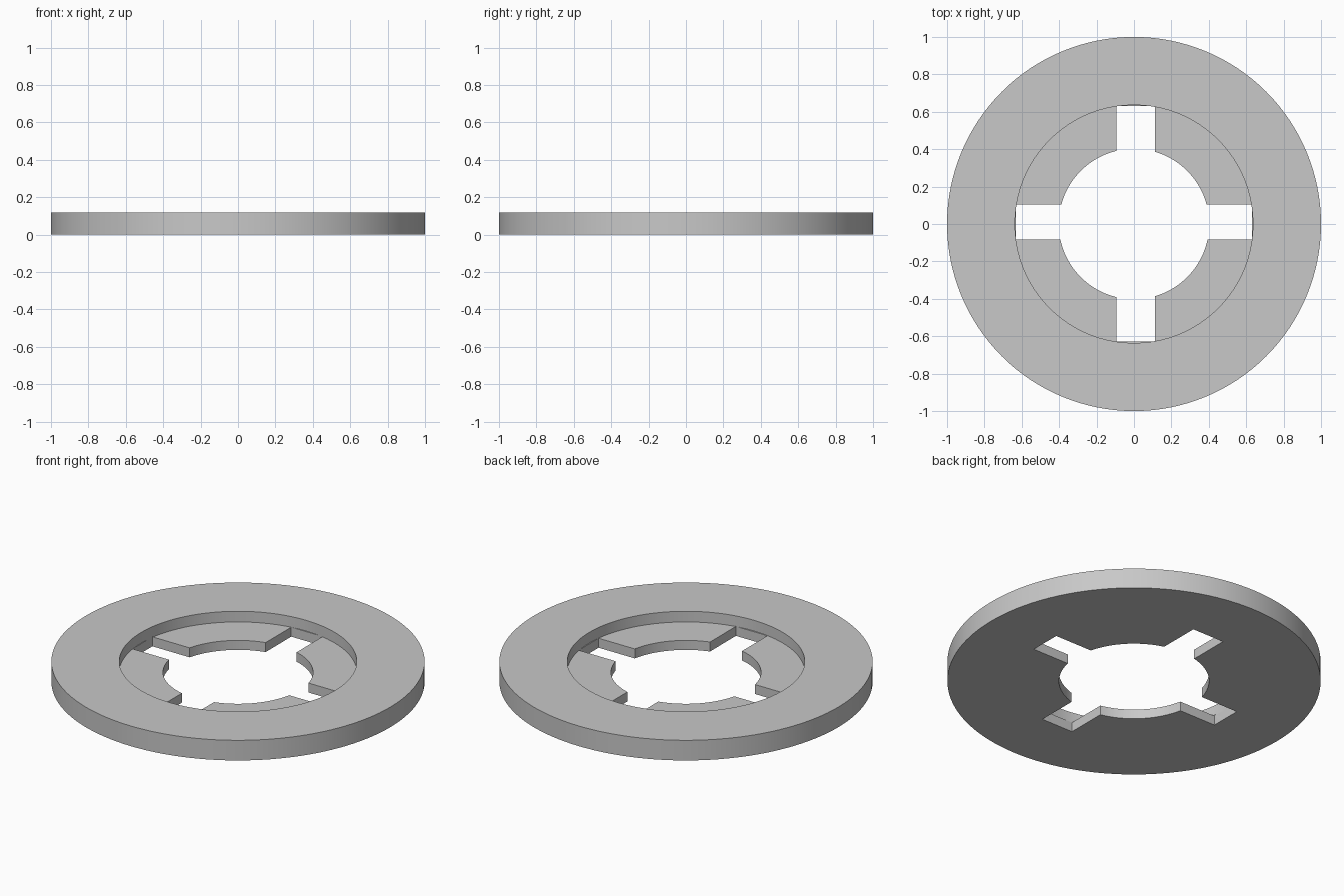
import bpy, bmesh, math
from mathutils import Matrix, Vector

cube = bpy.data.objects.get("Cube")
if cube:
    bpy.data.objects.remove(cube, do_unlink=True)

OUTER, RECESS, BORE = 1.0, 0.636, 0.402
HEIGHT, FLOOR = 0.119, 0.056
SEGMENTS = 128

grey = bpy.data.materials.new("plain_grey")
grey.use_nodes = True
colour = (0.58, 0.58, 0.58, 1)
grey.diffuse_color = colour
grey.node_tree.nodes["Principled BSDF"].inputs["Base Color"].default_value = colour


def make_object(name, bm):
    bmesh.ops.recalc_face_normals(bm, faces=bm.faces)
    mesh = bpy.data.meshes.new(name)
    bm.to_mesh(mesh)
    bm.free()
    mesh.materials.append(grey)
    obj = bpy.data.objects.new(name, mesh)
    bpy.context.collection.objects.link(obj)
    return obj


# Stepped ring, turned from its cross-section
bm = bmesh.new()
section = [(BORE, 0), (OUTER, 0), (OUTER, HEIGHT),
           (RECESS, HEIGHT), (RECESS, FLOOR), (BORE, FLOOR)]
verts = [bm.verts.new((r, 0, z)) for r, z in section]
edges = [bm.edges.new((verts[i - 1], verts[i])) for i in range(len(verts))]
bmesh.ops.spin(bm, geom=verts + edges, cent=(0, 0, 0), axis=(0, 0, 1),
               angle=math.tau, steps=SEGMENTS, use_duplicate=False)
bmesh.ops.remove_doubles(bm, verts=bm.verts, dist=0.0001)
ring = make_object("locking_ring", bm)


# Crossed slots that divide the inner ledge into four tabs
def cut_slot(name, low, high):
    low, high = Vector(low), Vector(high)
    bm = bmesh.new()
    bmesh.ops.create_cube(bm, size=1, matrix=Matrix.Translation((low + high) / 2)
                          @ Matrix.Diagonal((*(high - low), 1)))
    cutter = make_object(name, bm)
    cutter.hide_render = True
    mod = ring.modifiers.new(name, "BOOLEAN")
    mod.operation = "DIFFERENCE"
    mod.solver = "EXACT"
    mod.object = cutter
    bpy.ops.object.modifier_apply(modifier=mod.name)
    bpy.data.objects.remove(cutter, do_unlink=True)


bpy.ops.object.select_all(action="DESELECT")
ring.select_set(True)
bpy.context.view_layer.objects.active = ring
cut_slot("lengthwise_slot", (-0.093, -0.628, -0.1), (0.113, 0.63, FLOOR + 0.004))
cut_slot("crosswise_slot", (-0.632, -0.083, -0.1), (0.63, 0.103, FLOOR + 0.004))

bpy.ops.object.shade_smooth_by_angle(angle=math.radians(30))
